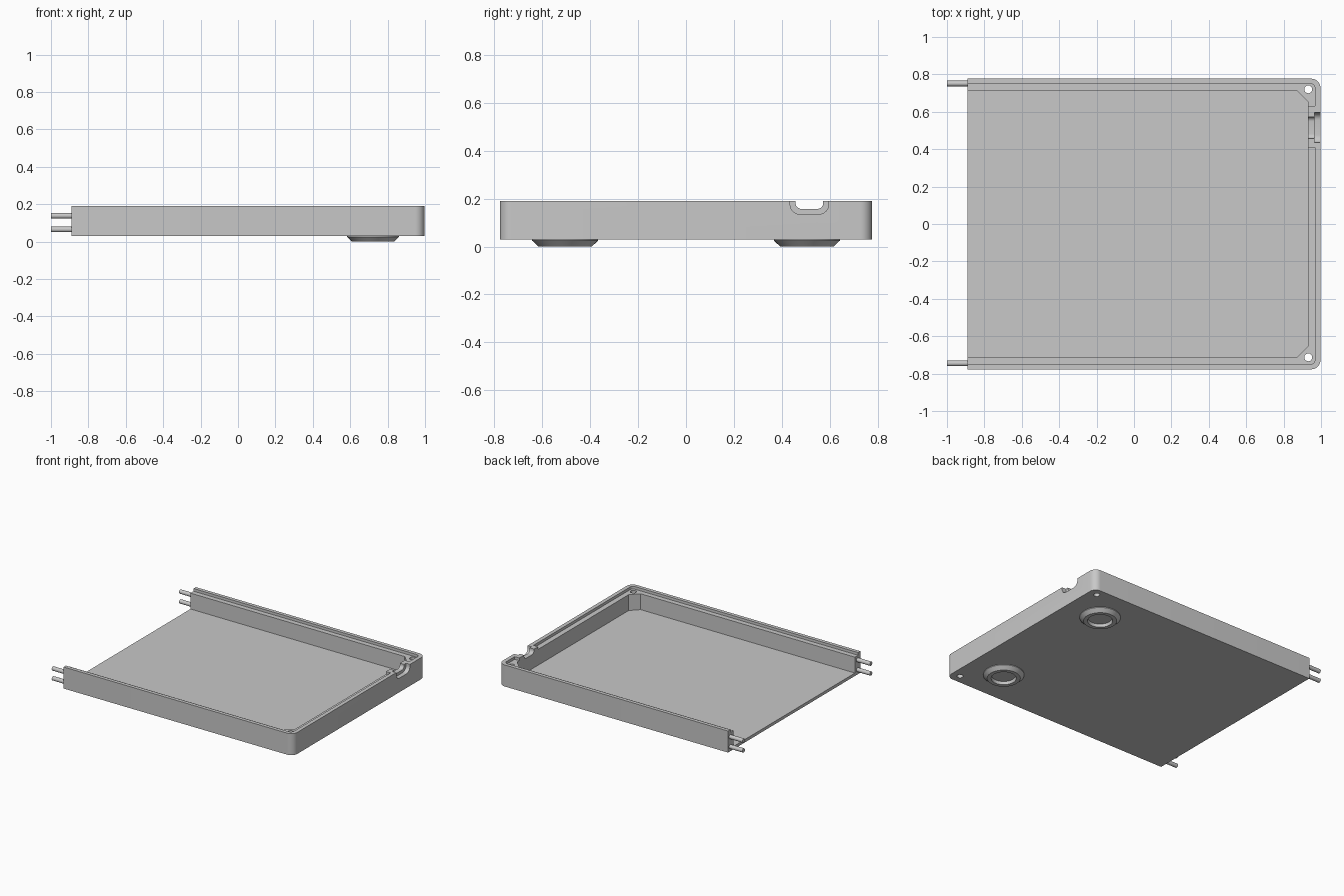
import bpy, bmesh, math
from mathutils import Vector, Matrix

if "Cube" in bpy.data.objects:
    bpy.data.objects.remove(bpy.data.objects["Cube"])

grey = bpy.data.materials.new("plain_grey")
grey.use_nodes = True
GREY = (0.58, 0.58, 0.58, 1)
grey.diffuse_color = GREY
grey.node_tree.nodes["Principled BSDF"].inputs["Base Color"].default_value = GREY


def rounded(corners, steps=8):
    """Outline from (x, y, radius) corners, each radius turned into an arc."""
    out = []
    for i, (x, y, r) in enumerate(corners):
        p = Vector((x, y))
        if r == 0:
            out.append(p)
            continue
        a = (Vector(corners[i - 1][:2]) - p).normalized()
        b = (Vector(corners[(i + 1) % len(corners)][:2]) - p).normalized()
        half = a.angle(b) / 2
        centre = p + (a + b).normalized() * r / math.sin(half)
        start = (p + a * r / math.tan(half) - centre).normalized()
        end = (p + b * r / math.tan(half) - centre).normalized()
        for k in range(steps + 1):
            t = k / steps * math.pi / 2
            out.append(centre + r * (start * math.cos(t) + end * math.sin(t)))
    return out


def finish(name, bm):
    bmesh.ops.recalc_face_normals(bm, faces=bm.faces)
    mesh = bpy.data.meshes.new(name)
    bm.to_mesh(mesh)
    bm.free()
    mesh.materials.append(grey)
    ob = bpy.data.objects.new(name, mesh)
    bpy.context.collection.objects.link(ob)
    return ob


def prism(name, outline, low, high, along_x=False):
    """Extrude an outline along z, or a (y, z) outline along x."""
    bm = bmesh.new()
    place = (lambda p: (low, p[0], p[1])) if along_x else (lambda p: (p[0], p[1], low))
    face = bm.faces.new([bm.verts.new(place(p)) for p in outline])
    move = bmesh.ops.extrude_face_region(bm, geom=[face])
    verts = [v for v in move["geom"] if isinstance(v, bmesh.types.BMVert)]
    shift = Vector((high - low, 0, 0)) if along_x else Vector((0, 0, high - low))
    bmesh.ops.translate(bm, verts=verts, vec=shift)
    return finish(name, bm)


def cylinder(name, radius, length, centre, along_x=False):
    bm = bmesh.new()
    turn = Matrix.Rotation(math.pi / 2, 4, "Y") if along_x else Matrix()
    bmesh.ops.create_cone(bm, cap_ends=True, segments=32, radius1=radius, radius2=radius,
                          depth=length, matrix=Matrix.Translation(centre) @ turn)
    return finish(name, bm)


def lathe(name, profile, x, y, steps=48):
    """Spin a (radius, z) profile about a vertical axis."""
    bm = bmesh.new()
    verts = [bm.verts.new((r, 0, z)) for r, z in profile]
    edges = [bm.edges.new(pair) for pair in zip(verts, verts[1:])]
    bmesh.ops.spin(bm, geom=verts + edges, cent=(0, 0, 0), axis=(0, 0, 1),
                   angle=2 * math.pi, steps=steps)
    bmesh.ops.remove_doubles(bm, verts=bm.verts, dist=0.0001)
    bmesh.ops.translate(bm, verts=bm.verts, vec=(x, y, 0))
    return finish(name, bm)


def cut(target, cutter):
    cutter.hide_render = True
    mod = target.modifiers.new("cut", "BOOLEAN")
    mod.operation, mod.solver, mod.object = "DIFFERENCE", "EXACT", cutter
    bpy.context.view_layer.objects.active = target
    bpy.ops.object.modifier_apply(modifier=mod.name)
    bpy.data.objects.remove(cutter)


def smooth(ob):
    bpy.ops.object.select_all(action="DESELECT")
    ob.select_set(True)
    bpy.context.view_layer.objects.active = ob
    bpy.ops.object.shade_smooth_by_angle(angle=math.radians(30))


# Tray: rounded at the closed end, open at the other
LEFT, RIGHT, SIDE, BASE, TOP = -0.89, 0.997, 0.777, 0.03, 0.19
tray = prism("tray", rounded([(LEFT, -SIDE, 0), (RIGHT, -SIDE, 0.05),
                              (RIGHT, SIDE, 0.05), (LEFT, SIDE, 0)]), BASE, TOP)

# Cavity with bevelled inner corners
cut(tray, prism("cavity", [(-1.2, -0.713), (0.872, -0.713), (0.93, -0.655),
                           (0.93, 0.655), (0.872, 0.713), (-1.2, 0.713)], 0.052, 0.4))

# Lowered inner ledge, interrupted by the block around the cable notch
cut(tray, prism("ledge", rounded([(-1.2, -0.75, 0), (0.968, -0.75, 0.025),
                                  (0.968, 0.41, 0), (0.91, 0.41, 0), (0.91, 0.63, 0),
                                  (0.968, 0.63, 0), (0.968, 0.75, 0.025),
                                  (-1.2, 0.75, 0)]), 0.17, 0.4))

# Stepped cable notch
for low, high, y0, y1, z, r in ((0.965, 1.2, 0.435, 0.595, 0.135, 0.04),
                                (0.8, 1.1, 0.457, 0.573, 0.157, 0.025)):
    cut(tray, prism("notch", rounded([(y0, 0.4, 0), (y0, z, r), (y1, z, r), (y1, 0.4, 0)]),
                    low, high, along_x=True))

# Screw holes in the corners
for y in (-0.713, 0.72):
    cut(tray, cylinder("screw_hole", 0.021, 1, (0.932, y, 0.1)))
smooth(tray)

# Paired pins at the open end
for side, y in (("right", -0.745), ("left", 0.751)):
    for level, z in (("lower", 0.065), ("upper", 0.138)):
        smooth(cylinder(side + "_" + level + "_pin", 0.015, 0.16, (-0.92, y, z), along_x=True))

# Ring feet with a hollow centre
for side, y in (("right", -0.505), ("left", 0.505)):
    smooth(lathe(side + "_foot", [(0, 0.035), (0.138, 0.035), (0.138, 0.025), (0.112, 0),
                                  (0.085, 0), (0.08, 0.022), (0, 0.022)], 0.722, y))
